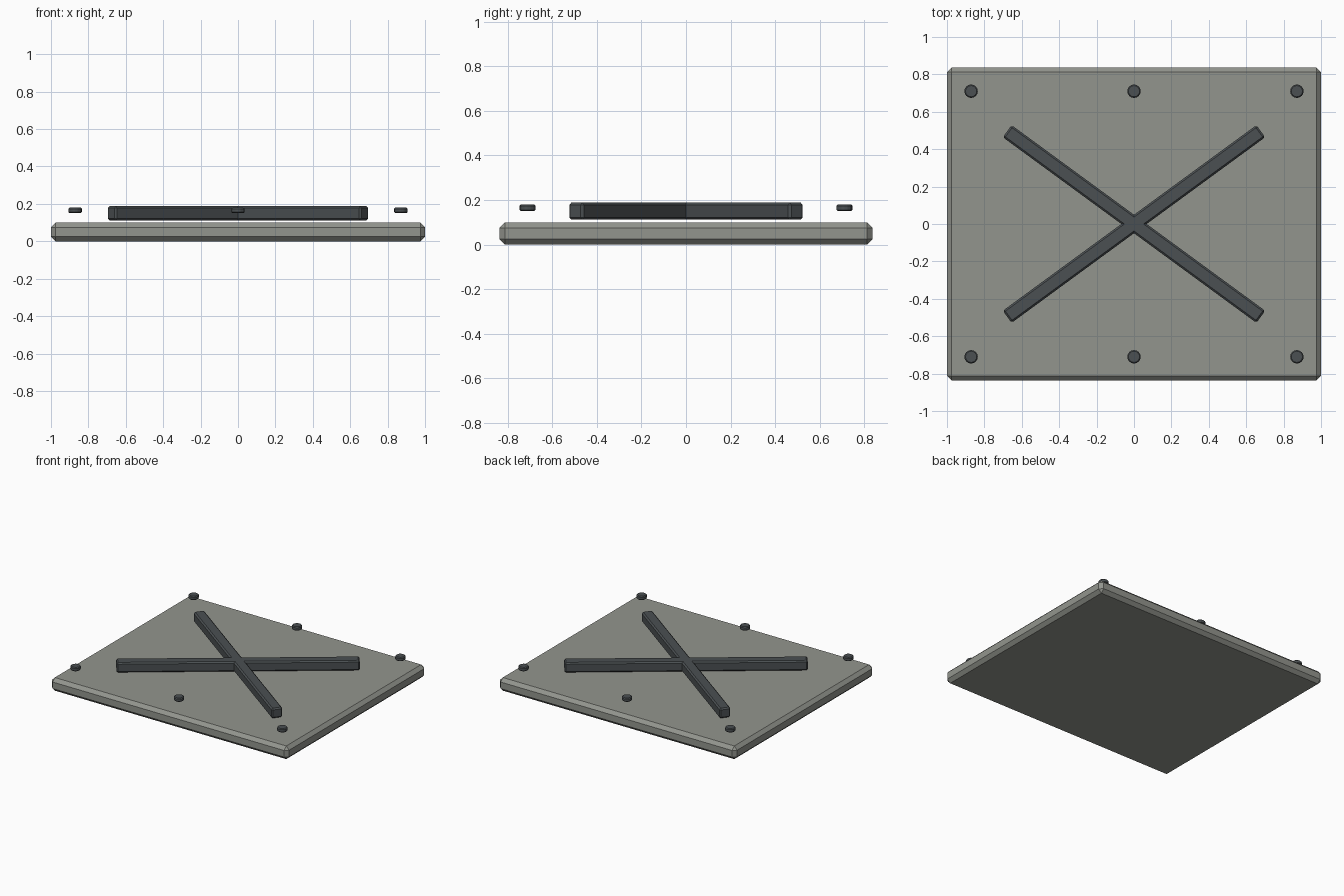
import bpy
from math import radians

if "Cube" in bpy.data.objects:
    bpy.data.objects.remove(bpy.data.objects["Cube"])


def material(name, rgb):
    m = bpy.data.materials.new(name)
    m.diffuse_color = (*rgb, 1)
    m.use_nodes = True
    m.node_tree.nodes["Principled BSDF"].inputs["Base Color"].default_value = m.diffuse_color
    return m


plate_grey = material("plate_grey", (0.29, 0.30, 0.27))
dark_steel = material("dark_steel", (0.07, 0.08, 0.085))


def finish(name, mat, bevel):
    ob = bpy.context.object
    ob.name = name
    ob.data.materials.append(mat)
    mod = ob.modifiers.new("chamfer", 'BEVEL')
    mod.width = bevel
    mod.segments = 1
    mod.limit_method = 'ANGLE'
    mod.angle_limit = radians(40)
    return ob


def box(name, size, z, mat, bevel, turn=0):
    bpy.ops.mesh.primitive_cube_add(size=1, location=(0, 0, z))
    ob = bpy.context.object
    ob.scale = size
    bpy.ops.object.transform_apply(location=False, rotation=False, scale=True)
    ob.rotation_euler.z = turn
    return finish(name, mat, bevel)


# Base plate with chamfered edges
box("base_plate", (2.0, 1.674, 0.1), 0.05, plate_grey, 0.025)

# Two crossed braces raised just above the plate
for name, sign in (("brace_rising", 1), ("brace_falling", -1)):
    box(name, (1.68, 0.08, 0.076), 0.15, dark_steel, 0.01, sign * radians(36.2))

# Rivets: three along each long edge
for row, y in (("front", -0.71), ("back", 0.71)):
    for col, x in (("left", -0.871), ("middle", 0), ("right", 0.871)):
        bpy.ops.mesh.primitive_cylinder_add(vertices=16, radius=0.036, depth=0.03,
                                            location=(x, y, 0.165))
        finish(f"rivet_{row}_{col}", dark_steel, 0.006)
